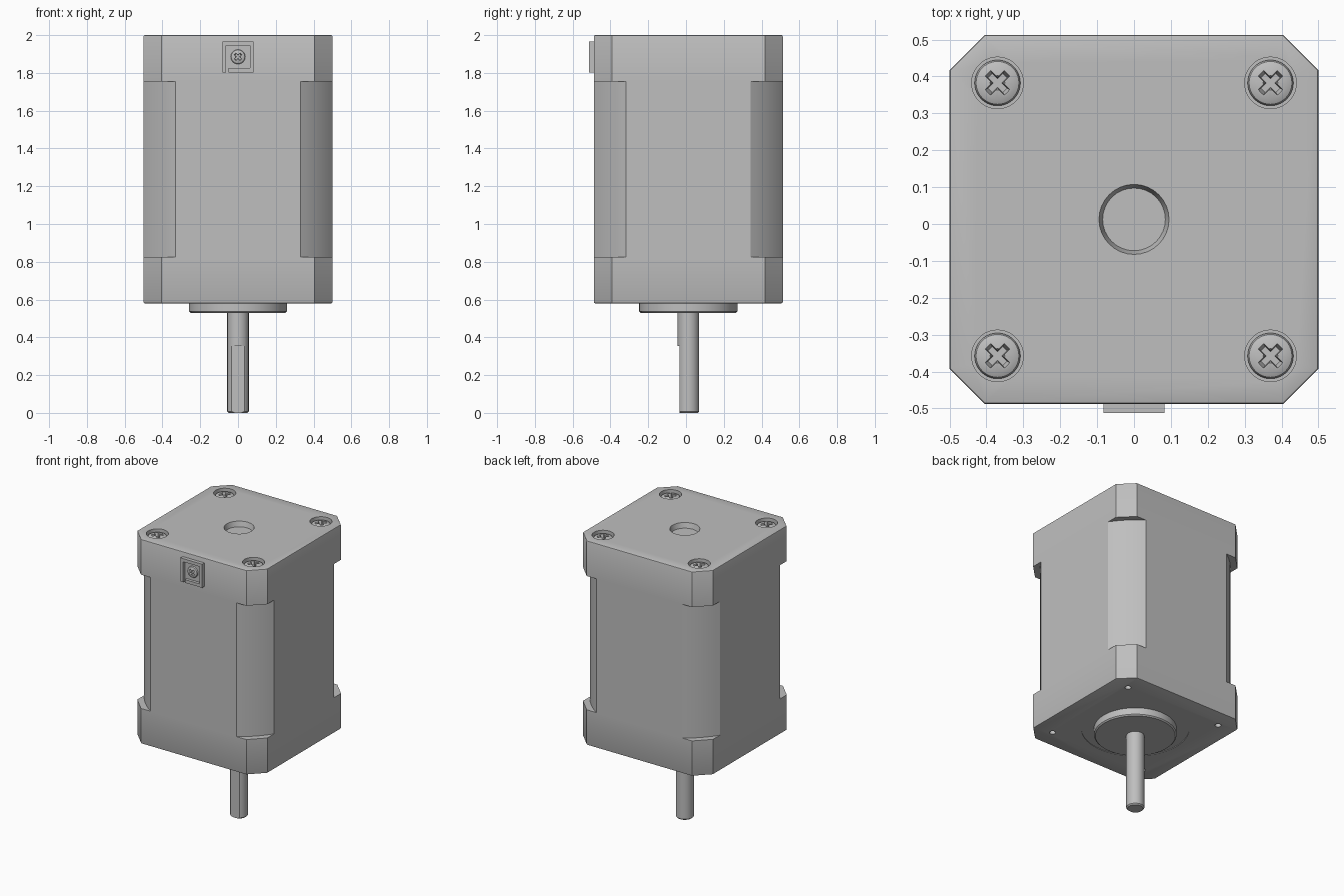
import bpy, bmesh, math
from mathutils import Matrix, Vector

if "Cube" in bpy.data.objects:
    bpy.data.objects.remove(bpy.data.objects["Cube"], do_unlink=True)

CY = 0.0125            # motor axis sits slightly behind centre
TOP, BASE = 2.0, 0.58  # body top and underside
HOLE = 0.37            # screw spacing from the axis

metal = bpy.data.materials.new("grey metal")
metal.use_nodes = True
GREY = (0.52, 0.52, 0.52, 1)
metal.diffuse_color = GREY
metal.node_tree.nodes["Principled BSDF"].inputs["Base Color"].default_value = GREY


def finish(name, bm, loc=(0, 0, 0)):
    bmesh.ops.recalc_face_normals(bm, faces=bm.faces)
    mesh = bpy.data.meshes.new(name)
    bm.to_mesh(mesh)
    bm.free()
    mesh.materials.append(metal)
    obj = bpy.data.objects.new(name, mesh)
    obj.location = loc
    bpy.context.collection.objects.link(obj)
    return obj


def prism(name, points, z0, z1, loc=(0, 0, 0), bevel=0, taper=1):
    """Extrude an outline from z0 to z1, scaling the lower end by taper."""
    bm = bmesh.new()
    low = [bm.verts.new((x * taper, y * taper, z0)) for x, y in points]
    high = [bm.verts.new((x, y, z1)) for x, y in points]
    rims = [bm.faces.new(low), bm.faces.new(high)]
    for i in range(len(points)):
        j = (i + 1) % len(points)
        bm.faces.new((low[i], low[j], high[j], high[i]))
    if bevel:
        edges = [e for f in rims for e in f.edges]
        bmesh.ops.bevel(bm, geom=edges, offset=bevel, segments=2, profile=0.5, affect='EDGES')
    return finish(name, bm, loc)


def lathe(name, profile, loc=(0, 0, 0), sides=48):
    """Closed solid of revolution from (radius, z) points."""
    bm = bmesh.new()
    rings = []
    for r, z in profile:
        rings.append([bm.verts.new((r * math.cos(math.tau * i / sides),
                                    r * math.sin(math.tau * i / sides), z))
                      for i in range(sides)])
    bm.faces.new(rings[0])
    bm.faces.new(rings[-1])
    for a, b in zip(rings, rings[1:]):
        for i in range(sides):
            j = (i + 1) % sides
            bm.faces.new((a[i], a[j], b[j], b[i]))
    return finish(name, bm, loc)


def rect(x0, x1, y0, y1):
    return [(x0, y0), (x1, y0), (x1, y1), (x0, y1)]


def cut(target, cutter):
    """Subtract the cutter and throw it away."""
    mod = target.modifiers.new("cut", 'BOOLEAN')
    mod.operation, mod.solver, mod.object = 'DIFFERENCE', 'EXACT', cutter
    bpy.context.view_layer.objects.active = target
    bpy.ops.object.modifier_apply(modifier=mod.name)
    bpy.data.objects.remove(cutter, do_unlink=True)


def smooth(obj):
    bpy.ops.object.select_all(action='DESELECT')
    obj.select_set(True)
    bpy.context.view_layer.objects.active = obj
    bpy.ops.object.shade_smooth_by_angle(angle=math.radians(30))


corners = [(sx, sy) for sx in (-1, 1) for sy in (-1, 1)]

# Body with chamfered corners
h, c = 0.5, 0.405
outline = [(h, -c), (h, c), (c, h), (-c, h), (-h, c), (-h, -c), (-c, -h), (c, -h)]
body = prism("motor_body", outline, BASE, TOP, (0, CY, 0), bevel=0.007)

# Curved reliefs along the middle of each corner
m = 0.33
radius, start = math.hypot(h, m), math.atan2(m, h)
arc = []
for i in range(9):
    a = start + (math.pi / 2 - 2 * start) * i / 8
    arc.append((radius * math.cos(a), radius * math.sin(a)))
relief = arc + [(m, 0.7), (0.7, 0.7), (0.7, m)]
for sx, sy in corners:
    cut(body, prism("relief_cutter", [(x * sx, y * sy) for x, y in relief],
                    0.825, 1.755, (0, CY, 0)))

# Screw counterbores on top, threaded holes underneath
for sx, sy in corners:
    spot = (sx * HOLE, CY + sy * HOLE, 0)
    cut(body, lathe("bore_cutter", [(0.07, TOP - 0.035), (0.07, TOP + 0.1)], spot, 36))
    cut(body, lathe("thread_cutter", [(0.02, BASE - 0.1), (0.02, BASE + 0.12)], spot, 20))

# Rear shaft opening and the shallow step around the pilot
cut(body, lathe("opening_cutter", [(0.085, TOP - 0.035), (0.095, TOP), (0.095, TOP + 0.1)],
                (0, CY, 0), 32))
cut(body, lathe("step_cutter", [(0.34, BASE - 0.1), (0.34, BASE + 0.004)], (0, CY, 0), 64))
smooth(body)

# Pilot flange
smooth(lathe("pilot_flange", [(0.252, 0.53), (0.26, 0.538), (0.26, 0.6)], (0, CY, 0), 64))

# Output shaft with a flat on the front
shaft = lathe("output_shaft", [(0.049, 0), (0.057, 0.008), (0.057, 0.56)], (0, CY, 0))
cut(shaft, prism("flat_cutter", rect(-0.1, 0.1, -0.2, -0.046), -0.1, 0.355, (0, CY, 0)))
smooth(shaft)

# Cross-recess screw head, built once at the origin with its top at z = 0
screw = lathe("screw_head", [(0.062, -0.05), (0.062, -0.016), (0.058, -0.009),
                             (0.045, -0.003), (0.02, 0), (0.004, 0)], sides=40)
for angle in (45, 135):
    slot = prism("slot_cutter", rect(-0.039, 0.039, -0.011, 0.011), -0.03, 0.005, taper=0.7)
    slot.data.transform(Matrix.Rotation(math.radians(angle), 4, 'Z'))
    cut(screw, slot)
cut(screw, lathe("point_cutter", [(0.004, -0.04), (0.022, 0.005)], sides=16))
smooth(screw)

for i, (sx, sy) in enumerate(corners):
    head = screw if i == 0 else screw.copy()
    if i:
        bpy.context.collection.objects.link(head)
    head.name = ("back" if sy > 0 else "front") + ("_left" if sx > 0 else "_right") + "_screw"
    head.location = (sx * HOLE, CY + sy * HOLE, TOP - 0.008)

# Square connector socket on the front, modelled flat and stood upright
stand = Matrix.Rotation(math.pi / 2, 4, 'X')
place = Vector((0, -0.5125, 1.885))
socket = prism("connector_socket", rect(-0.083, 0.083, -0.082, 0.082), -0.04, 0)
cut(socket, prism("socket_cutter", rect(-0.063, 0.063, -0.06, 0.06), -0.02, 0.1))
cut(socket, prism("notch_cutter", rect(-0.063, -0.05, -0.1, -0.05), -0.02, 0.1))
socket.data.transform(stand)
socket.location = place

# Round plug with a cross recess inside the socket
plug = screw.copy()
plug.name = "connector_plug"
bpy.context.collection.objects.link(plug)
plug.scale = (0.62, 0.62, 0.62)
plug.rotation_euler = (math.pi / 2, 0, 0)
plug.location = place + Vector((0, 0.004, 0))
